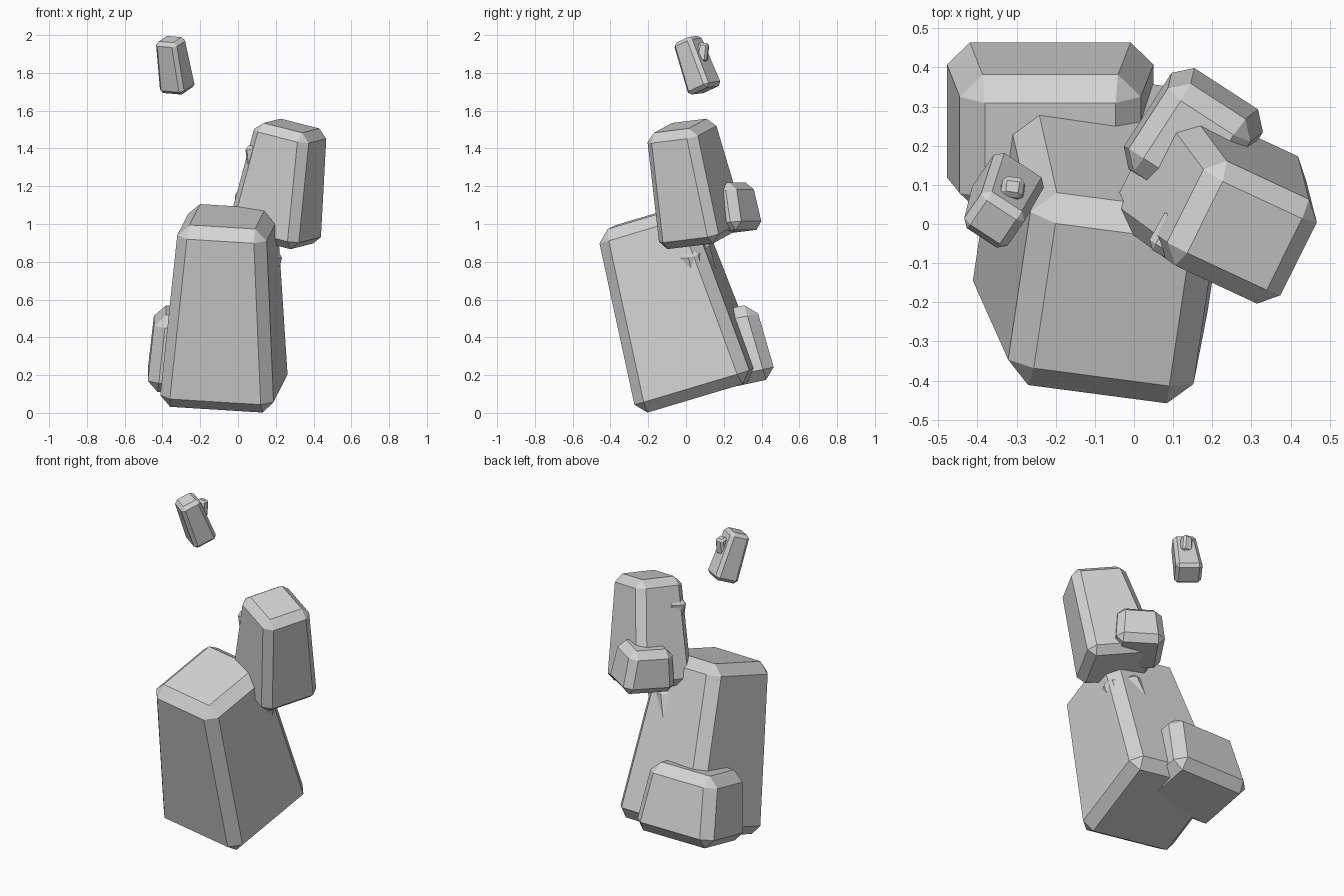
import bpy, bmesh
from math import radians
from mathutils import Euler, Matrix, Vector

cube = bpy.data.objects.get("Cube")
if cube:
    bpy.data.objects.remove(cube, do_unlink=True)

# Single stone colour
stone = bpy.data.materials.new("stone_grey")
stone.use_nodes = True
grey = (0.66, 0.66, 0.66, 1.0)
stone.diffuse_color = grey
stone.node_tree.nodes["Principled BSDF"].inputs["Base Color"].default_value = grey


def rock(name, base, rot, bottom, top, height, chamfer):
    """Tapered, chamfered block standing on the centre of its base, then tilted."""
    bm = bmesh.new()
    bmesh.ops.create_cube(bm, size=1.0)
    for v in bm.verts:
        w, d = top if v.co.z > 0 else bottom
        v.co = Vector((v.co.x * w, v.co.y * d, (v.co.z + 0.5) * height))
    bmesh.ops.bevel(bm, geom=bm.edges[:], offset=chamfer, offset_type='OFFSET',
                    segments=1, profile=0.5, affect='EDGES', clamp_overlap=True)
    turn = Euler([radians(a) for a in rot]).to_matrix().to_4x4()
    bm.transform(Matrix.Translation(base) @ turn)
    bmesh.ops.recalc_face_normals(bm, faces=bm.faces[:])
    mesh = bpy.data.meshes.new(name)
    bm.to_mesh(mesh)
    bm.free()
    mesh.materials.append(stone)
    obj = bpy.data.objects.new(name, mesh)
    bpy.context.collection.objects.link(obj)
    return obj


# Large leaning boulder and the low block behind it
rock("main_boulder", (-0.076, 0.08, 0.092), (16.5, 3.5, -7.5),
     (0.615, 0.65), (0.47, 0.51), 0.99, 0.06)
rock("back_base_rock", (-0.214, 0.275, 0.143), (12, 0, 0),
     (0.54, 0.42), (0.45, 0.36), 0.41, 0.058)

# Upper boulder with its supporting wedge and side stones
rock("upper_boulder", (0.187, 0.092, 0.92), (6.5, 13, -25),
     (0.43, 0.36), (0.32, 0.295), 0.62, 0.045)
rock("support_rock", (0.03, 0.05, 0.60), (4, 19, -25),
     (0.25, 0.24), (0.23, 0.22), 0.31, 0.04)
rock("upper_back_rock", (0.154, 0.22, 0.957), (6, 0, -33),
     (0.285, 0.32), (0.245, 0.26), 0.255, 0.042)
rock("upper_side_chip", (0.128, -0.018, 1.225), (8, -5, -30),
     (0.115, 0.13), (0.10, 0.115), 0.20, 0.02)

# Small floating stone with a chip on its back
rock("floating_rock", (-0.319, 0.102, 1.708), (21, 4, -33),
     (0.155, 0.145), (0.13, 0.12), 0.29, 0.02)
rock("floating_chip", (-0.312, 0.082, 1.86), (-8, 0, -8),
     (0.064, 0.06), (0.056, 0.052), 0.10, 0.012)
